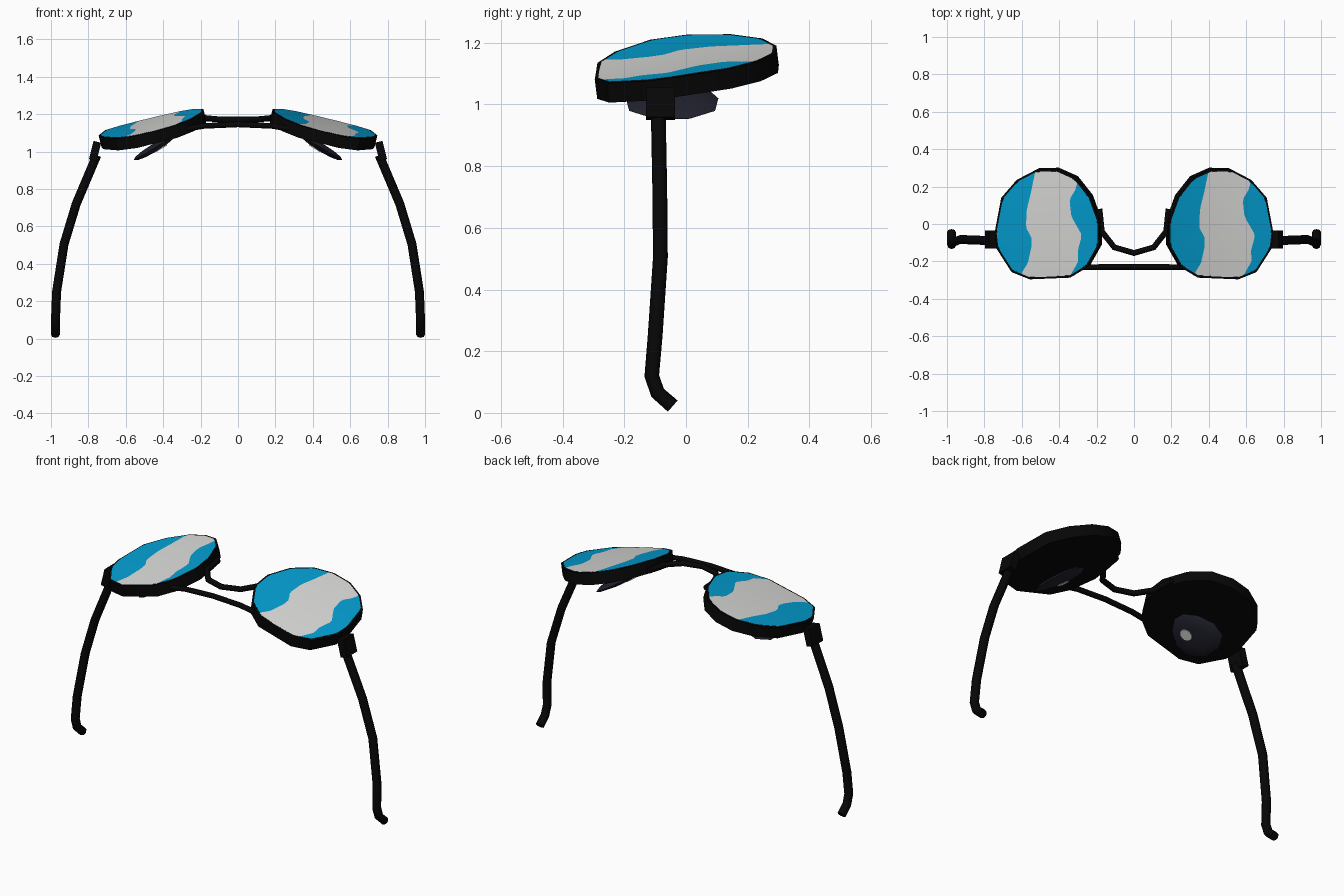
import bpy, bmesh, math
from mathutils import Vector, Matrix

cube = bpy.data.objects.get("Cube")
if cube:
    bpy.data.objects.remove(cube, do_unlink=True)


def material(name, rgb):
    m = bpy.data.materials.new(name)
    m.use_nodes = True
    m.diffuse_color = (*rgb, 1)
    m.node_tree.nodes["Principled BSDF"].inputs["Base Color"].default_value = (*rgb, 1)
    return m


BLACK = material("frame black", (0.002, 0.002, 0.002))
BLUE = material("lens blue", (0.001, 0.34, 0.64))
WHITE = material("lens white", (0.7, 0.7, 0.69))
NAVY = material("pad dark navy", (0.015, 0.015, 0.026))

CX = 0.463          # lens centre
DEPTH = 0.065       # rim thickness
INSET = 0.965       # lens size inside the rim
# Lens outline on the +x side
OUTLINE = [(.745, -.045), (.71, .14), (.628, .235), (.523, .29), (.417, .293),
           (.315, .248), (.235, .147), (.185, .008), (.185, -.115), (.25, -.23),
           (.342, -.287), (.558, -.296), (.655, -.257), (.735, -.132)]
# Stripe edges as (y, offset from lens centre)
STRIPE_A = [(-.28, -.15), (-.21, -.105), (-.12, -.085), (-.07, -.085),
            (-.02, -.115), (.08, -.11), (.16, -.09), (.27, -.067)]
STRIPE_B = [(-.28, .12), (-.2, .165), (-.14, .163), (-.06, .185),
            (.04, .128), (.13, .118), (.18, .148), (.25, .17)]


def interp(pts, y):
    if y <= pts[0][0]:
        return pts[0][1]
    for (y0, v0), (y1, v1) in zip(pts, pts[1:]):
        if y <= y1:
            return v0 + (v1 - v0) * (y - y0) / (y1 - y0)
    return pts[-1][1]


def lens_z(x, y):
    # Tilted, faintly saddle-shaped lens surface
    d = abs(x) - CX
    return 1.148 + 0.13 * y - 0.24 * d + 0.15 * d * d - 0.08 * y * y


def select_only(ob):
    bpy.ops.object.select_all(action='DESELECT')
    ob.select_set(True)
    bpy.context.view_layer.objects.active = ob


def smooth(ob, angle):
    select_only(ob)
    bpy.ops.object.shade_smooth_by_angle(angle=math.radians(angle))


def finish(name, bm, mats, recalc=True, angle=30):
    if recalc:
        bmesh.ops.recalc_face_normals(bm, faces=bm.faces)
    me = bpy.data.meshes.new(name)
    bm.to_mesh(me)
    bm.free()
    ob = bpy.data.objects.new(name, me)
    bpy.context.collection.objects.link(ob)
    for m in mats:
        me.materials.append(m)
    smooth(ob, angle)


def tube(name, pts, radius):
    cu = bpy.data.curves.new(name, 'CURVE')
    cu.dimensions = '3D'
    cu.bevel_depth = radius
    cu.bevel_resolution = 2
    cu.use_fill_caps = True
    sp = cu.splines.new('POLY')
    sp.points.add(len(pts) - 1)
    for p, co in zip(sp.points, pts):
        p.co = (*co, 1)
    ob = bpy.data.objects.new(name, cu)
    bpy.context.collection.objects.link(ob)
    cu.materials.append(BLACK)
    select_only(ob)
    bpy.ops.object.convert(target='MESH')
    smooth(bpy.context.object, 50)


def inset_outline(s):
    return [((CX + (x - CX) * INSET) * s, y * INSET) for x, y in OUTLINE]


def rim(side, s):
    # Top ring, outer wall and closed underside
    bm = bmesh.new()
    shift = Vector((.24 * s, -.13, 1)).normalized() * -DEPTH
    top = [Vector((x * s, y, lens_z(x, y))) for x, y in OUTLINE]
    inner = [bm.verts.new((x, y, lens_z(x, y))) for x, y in inset_outline(s)]
    upper = [bm.verts.new(p) for p in top]
    lower = [bm.verts.new(p + shift) for p in top]
    for a, b in ((inner, upper), (upper, lower)):
        for i in range(len(a)):
            j = (i + 1) % len(a)
            bm.faces.new((a[i], a[j], b[j], b[i]))
    bm.faces.new(lower)
    finish(side + "_rim", bm, [BLACK])


def lens(side, s):
    # Sheet of rows across y, with columns split at the stripe edges
    rows, per = 36, 5
    poly = inset_outline(s)
    ys = [p[1] for p in poly]
    lo, hi = min(ys) + .001, max(ys) - .001
    bm = bmesh.new()
    grid = []
    for r in range(rows + 1):
        y = lo + (hi - lo) * (0.5 - 0.5 * math.cos(math.pi * r / rows))
        xs = [x0 + (x1 - x0) * (y - y0) / (y1 - y0)
              for (x0, y0), (x1, y1) in zip(poly, poly[1:] + poly[:1])
              if (y0 - y) * (y1 - y) < 0]
        left, right = min(xs), max(xs)
        a = min(max(CX * s + interp(STRIPE_A, y), left), right)
        b = min(max(CX * s + interp(STRIPE_B, y), left), right)
        row = []
        for p, q in ((left, a), (a, b), (b, right)):
            row += [p + (q - p) * i / per for i in range(per)]
        row.append(right)
        grid.append([bm.verts.new((x, y, lens_z(x, y) + .002)) for x in row])
    for r0, r1 in zip(grid, grid[1:]):
        for c in range(3 * per):
            f = bm.faces.new((r0[c], r0[c + 1], r1[c + 1], r1[c]))
            f.material_index = 1 if c // per == 1 else 0
    bmesh.ops.dissolve_degenerate(bm, dist=1e-5, edges=bm.edges)
    finish(side + "_lens", bm, [BLUE, WHITE], recalc=False, angle=60)


def nose_pad(side, s):
    # Flattened oval leaning outwards under the lens, wider at its low end
    slope = Vector((.2 * s, 0, -.12)).normalized()
    across = Vector((0, 1, 0))
    normal = Vector((-.12 * s, 0, -.2)).normalized()
    centre = Vector((.447 * s, -.045, 1.02))

    def place(bm, origin, size, taper):
        for v in bm.verts:
            u, w, t = v.co
            v.co = (origin + slope * u * size[0]
                    + across * w * size[1] * (1 + taper * u) + normal * t * size[2])

    bm = bmesh.new()
    bmesh.ops.create_uvsphere(bm, u_segments=10, v_segments=6, radius=1)
    place(bm, centre, (.135, .15, .022), .25)
    finish(side + "_nose_pad", bm, [NAVY], angle=60)
    # Pale round inlay on the underside
    bm = bmesh.new()
    bmesh.ops.create_cone(bm, cap_ends=True, segments=12, radius1=1, radius2=1, depth=1)
    place(bm, centre - slope * .03 - across * .03 + normal * .021, (.034, .034, .006), 0)
    finish(side + "_pad_inlay", bm, [WHITE])


def hinge(side, s):
    bm = bmesh.new()
    bmesh.ops.create_cube(bm, size=1)
    mat = (Matrix.Translation((.764 * s, -.083, 1.003))
           @ Matrix.Rotation(math.radians(-14 * s), 4, 'Y')
           @ Matrix.Diagonal((.042, .095, .1, 1)))
    bmesh.ops.transform(bm, matrix=mat, verts=bm.verts)
    finish(side + "_hinge", bm, [BLACK])


TEMPLE = [(.755, -.09, .98), (.865, -.085, .72), (.93, -.083, .505), (.97, -.1, .25),
          (.975, -.111, .12), (.976, -.092, .065), (.976, -.043, .022)]

for side, s in (("left", 1), ("right", -1)):
    rim(side, s)
    lens(side, s)
    nose_pad(side, s)
    hinge(side, s)
    tube(side + "_temple", [(x * s, y, z) for x, y, z in TEMPLE], .024)

# Curved bridge and straight brow bar
half = [(.185, .08, 1.185), (.172, -.04, 1.178), (.105, -.125, 1.172)]
tube("bridge", [(-x, y, z) for x, y, z in half] + [(0, -.155, 1.17)] + half[::-1], .016)
tube("brow_bar", [(-.29, -.232, 1.12), (-.18, -.23, 1.137), (0, -.23, 1.145),
                  (.18, -.23, 1.137), (.29, -.232, 1.12)], .015)
